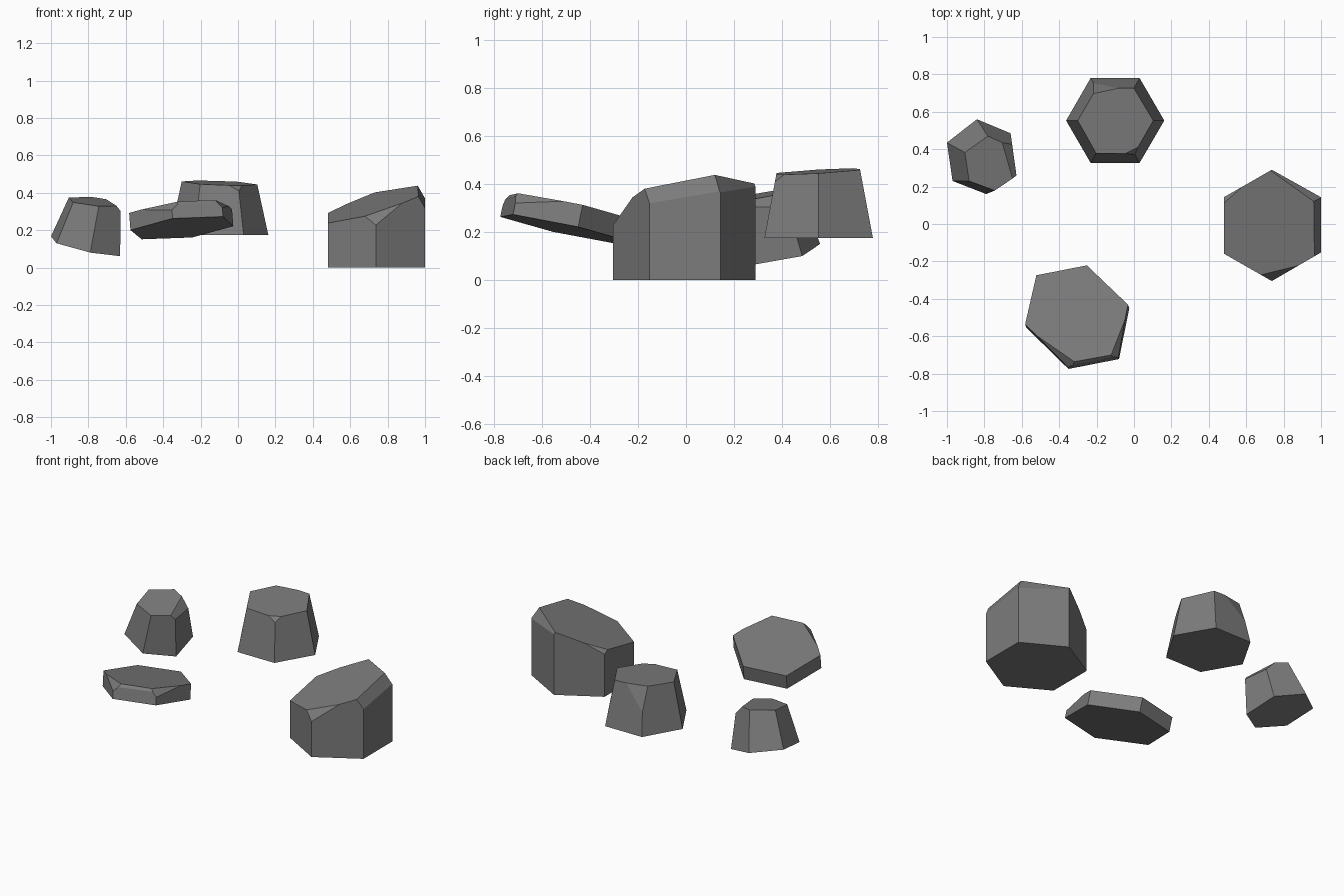
import bpy, bmesh
from mathutils import Vector

if "Cube" in bpy.data.objects:
    bpy.data.objects.remove(bpy.data.objects["Cube"])

stone = bpy.data.materials.new("grey_stone")
stone.diffuse_color = (0.2, 0.2, 0.2, 1)
stone.use_nodes = True
stone.node_tree.nodes["Principled BSDF"].inputs["Base Color"].default_value = stone.diffuse_color


def rock(name, outline, z, height, taper, cuts, slope=(0, 0)):
    """Six-sided tapered block on a (tilted) base, chipped by cutting planes."""
    cx = sum(p[0] for p in outline) / 6
    cy = sum(p[1] for p in outline) / 6
    centre = Vector((cx, cy, z))
    up = Vector((-slope[0], -slope[1], 1)).normalized() * height
    bm = bmesh.new()
    low = [Vector((x, y, z + slope[0] * (x - cx) + slope[1] * (y - cy)))
           for x, y in outline]
    bottom = [bm.verts.new(p) for p in low]
    top = [bm.verts.new(centre + up + (p - centre) * taper) for p in low]
    bm.faces.new(bottom[::-1])
    bm.faces.new(top)
    for i in range(6):
        j = (i + 1) % 6
        bm.faces.new((bottom[i], bottom[j], top[j], top[i]))
    for point, normal in cuts:
        bmesh.ops.bisect_plane(bm, geom=bm.verts[:] + bm.edges[:] + bm.faces[:],
                               dist=1e-5, plane_co=point,
                               plane_no=Vector(normal).normalized(), clear_outer=True)
        bmesh.ops.holes_fill(bm, edges=bm.edges[:], sides=0)
    bmesh.ops.recalc_face_normals(bm, faces=bm.faces[:])
    mesh = bpy.data.meshes.new(name)
    bm.to_mesh(mesh)
    bm.free()
    mesh.materials.append(stone)
    bpy.context.collection.objects.link(bpy.data.objects.new(name, mesh))


# Large upright rock with a slanted top
rock("large_rock",
     [(1.0, -.152), (1.0, .143), (.737, .29), (.48, .143), (.48, -.158), (.737, -.305)],
     0, .6, 1,
     [((.74, 0, .348), (-.3, -.2, 1)),            # slanted top
      ((.96, .12, .44), (2.13, -.2, 1.16)),       # right edge chip
      ((.96, .12, .44), (1.11, 1.8, 1.15)),       # back right edge chip
      ((.48, .14, .275), (-1, .6, 1)),            # left corner chip
      ((.74, -.3, .235), (0, -1, .7))])           # front corner chip

# Tapered rock at the back
rock("tapered_rock",
     [(.162, .553), (.03, .78), (-.232, .78), (-.363, .553), (-.232, .327), (.03, .327)],
     .175, .32, .735,
     [((-.1, .555, .453), (.04, -.06, 1)),        # top
      ((-.11, .72, .463), (-.34, 1.68, .64)),     # back left chip
      ((.02, .41, .44), (.1, -.2, .21))])         # front right chip

# Flat tilted slab at the front
rock("flat_slab",
     [(-.025, -.45), (-.245, -.24), (-.515, -.293), (-.575, -.555), (-.35, -.775), (-.08, -.722)],
     .212, .094, 1,
     [((-.47, -.644, .312), (-.5, -.5, .7)),      # worn front left edge
      ((-.222, -.726, .350), (.1, -.7, .7)),      # worn front edge
      ((-.06, -.564, .329), (.7, -.15, .7))],     # worn right edge
     (.077, -.205))

# Small tilted rock on the left
rock("small_rock",
     [(-.63, .27), (-.66, .485), (-.84, .56), (-1.0, .435), (-.97, .23), (-.79, .16)],
     .115, .32, .645,
     [((-.905, .38, .375), (.178, -.313, 1.975)),  # top
      ((-.68, .35, .35), (.8, .1, .7))],           # right edge chip
     (-.22, .147))
